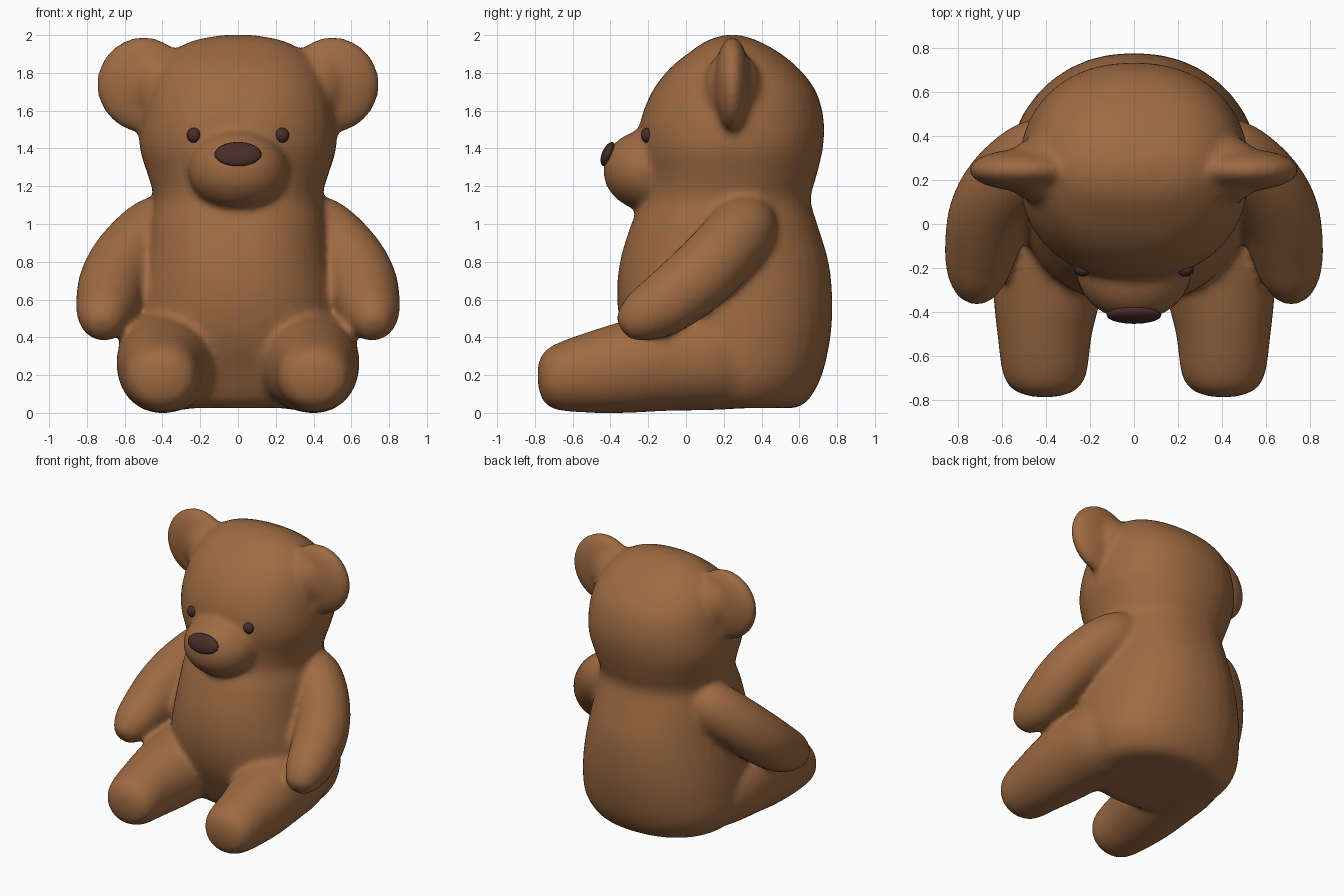
import bpy, bmesh, math
from mathutils import Vector, Matrix

if "Cube" in bpy.data.objects:
    bpy.data.objects.remove(bpy.data.objects["Cube"])


def material(name, rgb):
    m = bpy.data.materials.new(name)
    m.diffuse_color = (*rgb, 1)
    m.use_nodes = True
    m.node_tree.nodes["Principled BSDF"].inputs["Base Color"].default_value = m.diffuse_color
    return m


FUR = material("brown fur", (0.34, 0.145, 0.055))
DARK = material("dark brown", (0.065, 0.026, 0.020))


def spline(rows, steps=5):
    """Catmull-Rom interpolation through rows of numbers."""
    out = []
    for i in range(len(rows) - 1):
        a, b, c, d = (rows[min(max(i + k, 0), len(rows) - 1)] for k in (-1, 0, 1, 2))
        for s in range(steps):
            t = s / steps
            out.append([0.5 * (2 * q + (r - p) * t + (2 * p - 5 * q + 4 * r - u) * t * t
                               + (3 * q - p - 3 * r + u) * t ** 3)
                        for p, q, r, u in zip(a, b, c, d)])
    return out + [list(rows[-1])]


def loft(bm, sections, power=2.0, n=36):
    """Skin closed superellipse rings given as (centre, half axis, half axis)."""
    rings = []
    for c, a, b in sections:
        ring = []
        for i in range(n):
            t = 2 * math.pi * i / n
            co, si = math.cos(t), math.sin(t)
            u = math.copysign(abs(co) ** (2 / power), co)
            v = math.copysign(abs(si) ** (2 / power), si)
            ring.append(bm.verts.new(c + a * u + b * v))
        rings.append(ring)
    for r, s in zip(rings, rings[1:]):
        for i in range(n):
            bm.faces.new((r[i], r[(i + 1) % n], s[(i + 1) % n], s[i]))
    bm.faces.new(rings[0])
    bm.faces.new(rings[-1])


def ball(bm, centre, radii, tilt=0.0, segments=32):
    mat = (Matrix.Translation(centre) @ Matrix.Rotation(tilt, 4, 'X')
           @ Matrix.Diagonal((*radii, 1)))
    bmesh.ops.create_uvsphere(bm, u_segments=segments, v_segments=segments // 2,
                              radius=1, matrix=mat)


def finish(bm, name, mat):
    bmesh.ops.recalc_face_normals(bm, faces=bm.faces)
    for f in bm.faces:
        f.smooth = True
    me = bpy.data.meshes.new(name)
    bm.to_mesh(me)
    bm.free()
    me.materials.append(mat)
    ob = bpy.data.objects.new(name, me)
    bpy.context.collection.objects.link(ob)
    return ob


bm = bmesh.new()

# torso and head: z, half width, front y, back y
trunk = [(0.025, 0.40, -0.10, 0.58), (0.07, 0.49, -0.17, 0.65), (0.2, 0.56, -0.24, 0.72),
         (0.4, 0.565, -0.33, 0.765), (0.6, 0.54, -0.365, 0.775), (0.8, 0.50, -0.35, 0.755),
         (1.0, 0.47, -0.29, 0.695), (1.13, 0.445, -0.235, 0.66), (1.25, 0.475, -0.23, 0.69),
         (1.4, 0.52, -0.25, 0.725), (1.55, 0.515, -0.24, 0.73), (1.7, 0.485, -0.18, 0.69),
         (1.82, 0.43, -0.09, 0.60), (1.91, 0.35, 0.02, 0.49), (1.97, 0.24, 0.11, 0.38),
         (2.0, 0.09, 0.20, 0.29)]
loft(bm, [(Vector((0, (f + b) / 2, z)), Vector((w, 0, 0)), Vector((0, (b - f) / 2, 0)))
          for z, w, f, b in spline(trunk)], power=2.2)

# muzzle
ball(bm, (0, -0.20, 1.285), (0.265, 0.24, 0.215))

# legs: y, centre x, bottom z, top z, half width
leg = [(-0.785, 0.405, 0.15, 0.25, 0.05), (-0.755, 0.405, 0.06, 0.32, 0.14),
       (-0.68, 0.405, 0.015, 0.37, 0.19), (-0.5, 0.405, 0.0, 0.435, 0.215),
       (-0.3, 0.39, 0.0, 0.495, 0.25), (-0.1, 0.37, 0.01, 0.54, 0.27),
       (0.15, 0.33, 0.015, 0.52, 0.28), (0.4, 0.28, 0.03, 0.45, 0.22)]
# arms: x, y, z, radius
arm = [(0.28, 0.36, 1.06, 0.11), (0.42, 0.31, 0.98, 0.175), (0.56, 0.20, 0.85, 0.185),
       (0.65, 0.06, 0.71, 0.185), (0.69, -0.10, 0.585, 0.17), (0.71, -0.23, 0.51, 0.14),
       (0.718, -0.32, 0.46, 0.085), (0.72, -0.345, 0.445, 0.03)]
for side in (-1, 1):
    loft(bm, [(Vector((side * x, y, (lo + hi) / 2)), Vector((w, 0, 0)),
               Vector((0, 0, (hi - lo) / 2))) for y, x, lo, hi, w in spline(leg)], power=2.1)
    path = spline(arm)
    pts = [Vector((side * p[0], p[1], p[2])) for p in path]
    rings = []
    for i, p in enumerate(pts):
        t = (pts[min(i + 1, len(pts) - 1)] - pts[max(i - 1, 0)]).normalized()
        a = t.cross(Vector((1, 0, 0))).normalized()
        rings.append((p, a * path[i][3], t.cross(a) * path[i][3]))
    loft(bm, rings)
    # ears: thin discs with a thicker root
    ball(bm, (side * 0.50, 0.245, 1.738), (0.25, 0.095, 0.255))
    ball(bm, (side * 0.43, 0.245, 1.73), (0.15, 0.15, 0.19))

# melt all furry parts into one soft skin
body = finish(bm, "plush_body", FUR)
remesh = body.modifiers.new("Fuse", 'REMESH')
remesh.mode = 'VOXEL'
remesh.voxel_size = 0.02
remesh.use_smooth_shade = True
smooth = body.modifiers.new("Soften", 'SMOOTH')
smooth.factor = 0.5
smooth.iterations = 12

# nose
bm = bmesh.new()
ball(bm, (0, -0.413, 1.37), (0.125, 0.032, 0.068), tilt=-0.4, segments=24)
finish(bm, "nose", DARK)

# eyes
for side, label in ((-1, "left_eye"), (1, "right_eye")):
    bm = bmesh.new()
    ball(bm, (side * 0.233, -0.207, 1.47), (0.038, 0.032, 0.04), segments=16)
    finish(bm, label, DARK)
